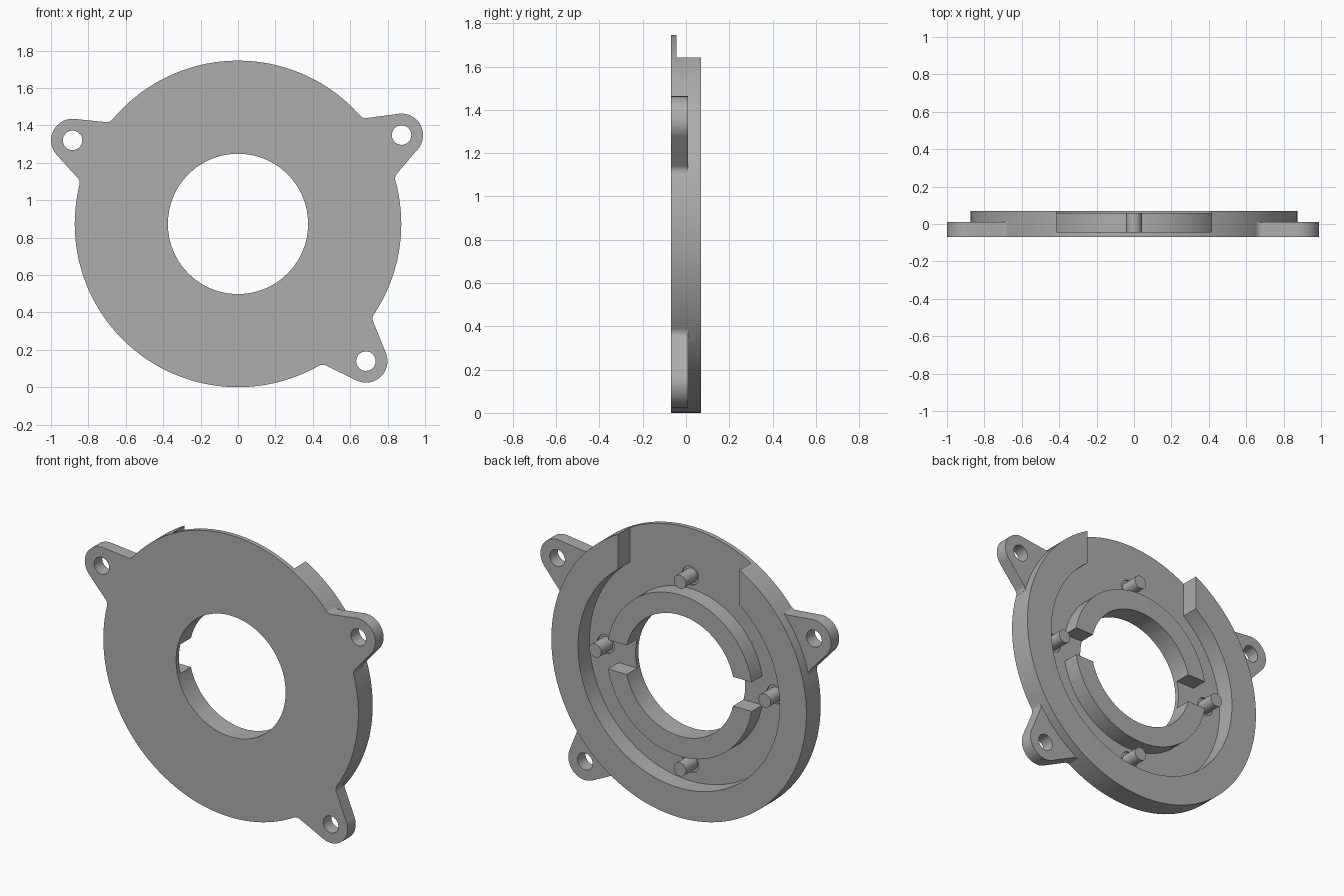
import bpy, bmesh, math
from math import cos, sin, radians, pi, sqrt

if "Cube" in bpy.data.objects:
    bpy.data.objects.remove(bpy.data.objects["Cube"])

R = 0.873                                  # disc radius, also centre height
FRONT, BACK, FLOOR, LUG_BACK, RING_BACK = -0.07, 0.07, -0.043, 0.01, 0.06

grey = bpy.data.materials.new("plain grey")
grey.use_nodes = True
grey.diffuse_color = (0.42, 0.42, 0.42, 1)
grey.node_tree.nodes["Principled BSDF"].inputs["Base Color"].default_value = (0.42, 0.42, 0.42, 1)


def arc(cx, cz, r, a0, a1, n):
    return [(cx + r * cos(a0 + (a1 - a0) * i / n), cz + r * sin(a0 + (a1 - a0) * i / n))
            for i in range(n + 1)]


def circle(cx, cz, r, n=48):
    return arc(cx, cz, r, 0, 2 * pi, n)[:-1]


def box(x0, x1, z0, z1):
    return [(x0, z0), (x1, z0), (x1, z1), (x0, z1)]


def prism(name, outline, y0, y1):
    """Extrude an outline given around the disc centre from y0 to y1."""
    bm = bmesh.new()
    face = bm.faces.new([bm.verts.new((x, y0, z + R)) for x, z in outline])
    grown = bmesh.ops.extrude_face_region(bm, geom=[face])["geom"]
    for v in grown:
        if isinstance(v, bmesh.types.BMVert):
            v.co.y = y1
    bmesh.ops.recalc_face_normals(bm, faces=bm.faces)
    mesh = bpy.data.meshes.new(name)
    bm.to_mesh(mesh)
    bm.free()
    mesh.materials.append(grey)
    obj = bpy.data.objects.new(name, mesh)
    bpy.context.collection.objects.link(obj)
    return obj


def combine(target, tool, operation):
    """Apply a boolean and discard the tool."""
    mod = target.modifiers.new("cut", 'BOOLEAN')
    mod.operation, mod.solver, mod.object = operation, 'EXACT', tool
    bpy.context.view_layer.objects.active = target
    bpy.ops.object.modifier_apply(modifier=mod.name)
    bpy.data.objects.remove(tool)


def lug_outline(angle, dist, r=0.115, fillet=0.04):
    """Rounded tip, straight flanks and fillets running into the disc."""
    a = radians(69)
    d = dist * cos(a) + r + fillet
    t = sqrt((R + fillet) ** 2 - d ** 2)
    fx, fz = d * cos(a) + t * sin(a), d * sin(a) - t * cos(a)
    upper = arc(dist, 0, r, 0, a, 12)
    upper += arc(fx, fz, fillet, a + pi, math.atan2(fz, fx) + pi, 8)
    upper.append((0.78, 0.18))
    pts = upper + [(u, -v) for u, v in reversed(upper[1:])]
    c, s = cos(angle), sin(angle)
    return [(u * c - v * s, u * s + v * c) for u, v in pts]


# Disc hollowed from the back, with an open slot at the top
body = prism("mounting_plate", circle(0, 0, R, 128), FRONT, BACK)
combine(body, prism("groove", circle(0, 0, 0.69, 128), FLOOR, 0.2), 'DIFFERENCE')
combine(body, prism("slot", box(-0.415, 0.415, 0.3, 1), FLOOR, 0.2), 'DIFFERENCE')

# Three mounting lugs
lugs = [(radians(153.2), 0.991), (radians(28.5), 0.995), (radians(-47), 1.003)]
for angle, dist in lugs:
    combine(body, prism("lug", lug_outline(angle, dist), FRONT, LUG_BACK), 'UNION')
for angle, dist in lugs:
    hole = circle(dist * cos(angle), dist * sin(angle), 0.052)
    combine(body, prism("lug_hole", hole, -0.2, 0.2), 'DIFFERENCE')

# Inner ring, centre bore and the two side notches
combine(body, prism("inner_ring", circle(0, 0, 0.5, 96), FLOOR - 0.01, RING_BACK), 'UNION')
combine(body, prism("bore", circle(0, 0, 0.375, 96), -0.2, 0.2), 'DIFFERENCE')
combine(body, prism("notch", box(-0.55, 0.55, -0.09, 0.09), FLOOR, 0.2), 'DIFFERENCE')

# Four pins, each standing in a shallow recess
for k in range(4):
    x, z = 0.58 * cos(k * pi / 2), 0.58 * sin(k * pi / 2)
    combine(body, prism("recess", circle(x, z, 0.057), FLOOR - 0.01, 0.2), 'DIFFERENCE')
    combine(body, prism("pin", circle(x, z, 0.042, 32), FLOOR - 0.018, RING_BACK), 'UNION')

bpy.ops.object.select_all(action='DESELECT')
body.select_set(True)
bpy.context.view_layer.objects.active = body
bpy.ops.object.shade_smooth_by_angle(angle=radians(30))
